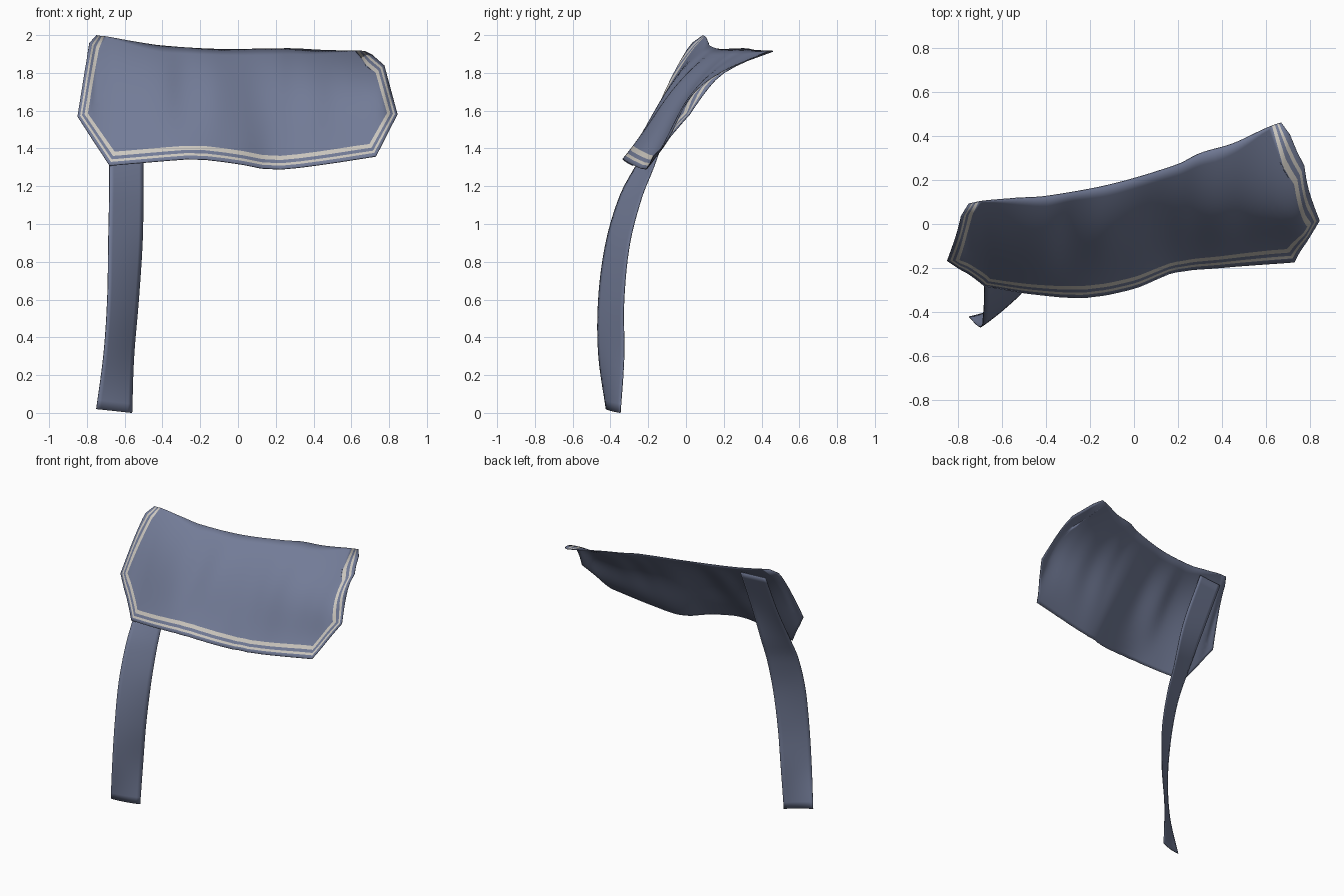
import bpy, bmesh, math
from mathutils import Vector

if "Cube" in bpy.data.objects:
    bpy.data.objects.remove(bpy.data.objects["Cube"])


def material(name, rgb):
    m = bpy.data.materials.new(name)
    m.diffuse_color = (*rgb, 1)
    m.use_nodes = True
    m.node_tree.nodes["Principled BSDF"].inputs["Base Color"].default_value = m.diffuse_color
    return m


cream = material("cream_trim", (0.60, 0.57, 0.52))
blue = material("slate_blue_cloth", (0.17, 0.20, 0.31))


def curve(table, x, col):
    """Smooth (Catmull-Rom) lookup of a table column, keyed by the first column."""
    n = len(table)
    x = min(max(x, table[0][0]), table[-1][0])
    i = 0
    while i < n - 2 and x > table[i + 1][0]:
        i += 1
    x1, x2 = table[i][0], table[i + 1][0]

    def slope(k):
        a, b = max(k - 1, 0), min(k + 1, n - 1)
        return (table[b][col] - table[a][col]) / (table[b][0] - table[a][0])
    h, t = x2 - x1, (x - x1) / (x2 - x1)
    return ((2*t**3 - 3*t**2 + 1) * table[i][col] + (t**3 - 2*t**2 + t) * h * slope(i)
            + (3*t**2 - 2*t**3) * table[i + 1][col] + (t**3 - t**2) * h * slope(i + 1))


def cloth(name, rows, cream_rows, thickness):
    """Sheet from rows of points, facing the front, given a thin back layer."""
    bm = bmesh.new()
    grid = [[bm.verts.new(p) for p in r] for r in rows]
    for j in range(len(grid) - 1):
        for i in range(len(grid[0]) - 1):
            f = bm.faces.new((grid[j][i], grid[j][i + 1], grid[j + 1][i + 1], grid[j + 1][i]))
            f.material_index = 0 if j in cream_rows else 1
    bmesh.ops.remove_doubles(bm, verts=bm.verts, dist=0.0005)
    bm.normal_update()
    if sum(f.normal.y * f.calc_area() for f in bm.faces) > 0:
        bmesh.ops.reverse_faces(bm, faces=bm.faces)
    me = bpy.data.meshes.new(name)
    bm.to_mesh(me)
    bm.free()
    me.materials.append(cream)
    me.materials.append(blue)
    ob = bpy.data.objects.new(name, me)
    bpy.context.collection.objects.link(ob)
    mod = ob.modifiers.new("thickness", 'SOLIDIFY')
    mod.thickness = thickness
    mod.offset = -1
    mod.material_offset = 1       # back and rim are always blue
    mod.material_offset_rim = 1
    bpy.ops.object.select_all(action='DESELECT')
    ob.select_set(True)
    bpy.context.view_layer.objects.active = ob
    bpy.ops.object.shade_smooth_by_angle(angle=math.radians(40))
    return ob


# Collar drape: bottom edge (x, z, y), top edge (x, z, y), fold depth (x, d)
bottom = [(-.68, 1.31, -.285), (-.45, 1.33, -.322), (-.22, 1.345, -.335), (0, 1.32, -.295),
          (.18, 1.29, -.225), (.4, 1.31, -.20), (.73, 1.36, -.175)]
top = [(-.79, 1.99, .05), (-.75, 2.0, .09), (-.55, 1.967, .115), (-.4, 1.945, .125),
       (-.1, 1.927, .18), (.2, 1.93, .27), (.3, 1.93, .32), (.45, 1.922, .365),
       (.67, 1.917, .46), (.85, 1.917, .465)]
folds = [(-.82, .02), (-.6, .04), (-.4, .05), (-.28, .03), (-.12, .06), (.07, .05),
         (.2, .07), (.38, .11), (.5, .12), (.62, .155), (.71, .175), (.775, .165),
         (.81, .12), (.85, .095)]


def on_cloth(x, z):
    zb, yb = curve(bottom, x, 1), curve(bottom, x, 2)
    zt, yt = curve(top, x, 1), curve(top, x, 2)
    t = (z - zb) / (zt - zb)
    u = min(max(t, 0), 1)
    return (x, yb + (yt - yb) * t - curve(folds, x, 1) * 6.75 * u * u * (1 - u), z)


# Outline down the left side, along the bottom and up the right side
outline = [Vector(p) for p in [(-.75, 2.0), (-.785, 1.96), (-.81, 1.82), (-.85, 1.57)]]
outline += [Vector((x, curve(bottom, x, 1))) for x in
            [-.68 + 1.41 * k / 14 for k in range(15)]]
outline += [Vector(p) for p in [(.845, 1.58), (.775, 1.84), (.71, 1.897), (.67, 1.917)]]


def inset(d):
    """Outline moved inward by d (less on the sides), then subdivided."""
    pts = []
    norms = [Vector((-(b - a).y, (b - a).x)).normalized() for a, b in zip(outline, outline[1:])]
    for i, p in enumerate(outline):
        if i == 0:
            m = Vector((.6, -.1))
        elif i == len(outline) - 1:
            m = Vector((-.6, .01))
        else:
            a, b = norms[i - 1], norms[i]
            m = (a + b) / (1 + a.dot(b))
            m.x *= .75
        pts.append(p + m * d)
    out = []
    for i, (a, b) in enumerate(zip(pts, pts[1:])):
        n = max(1, round((outline[i + 1] - outline[i]).length / .04))
        out += [a.lerp(b, k / n) for k in range(n)]
    return out + [pts[-1]]


flat = [inset(d) for d in (0, .018, .031, .048, .070)]
inner = flat[-1]
n = len(inner) - 1
for i in (0, n):                  # end points sit on the top edge
    inner[i].y = curve(top, inner[i].x, 1)
edge = []
for i in range(n + 1):
    x = inner[0].x + (inner[n].x - inner[0].x) * i / n
    edge.append(Vector((x, curve(top, x, 1))))
flat += [[a.lerp(b, k / 16) for a, b in zip(inner, edge)] for k in range(1, 17)]
cloth("collar_drape", [[on_cloth(p.x, p.y) for p in r] for r in flat], {1, 3}, .005)

# Hanging strap behind the drape: (height, left x, left y, right x, right y, bow)
strap = [(0.01, -.75, -.425, -.56, -.35, .01), (.3, -.71, -.465, -.55, -.33, .008),
         (.6, -.69, -.465, -.525, -.33, .006), (.9, -.685, -.425, -.505, -.30, .004),
         (1.15, -.68, -.35, -.50, -.235, 0), (1.3, -.68, -.27, -.50, -.175, 0),
         (1.6, -.69, -.095, -.495, -.065, 0), (1.92, -.71, .075, -.515, .095, 0)]
rows = []
for j in range(41):
    z = .01 + 1.91 * j / 40
    xl, yl, xr, yr, bow = (curve(strap, z, c) for c in range(1, 6))
    rows.append([(xl + (xr - xl) * s, yl + (yr - yl) * s - bow * 4 * s * (1 - s),
                  z + (.01 - .02 * s) * (1 - j / 40)) for s in [k / 8 for k in range(9)]])
cloth("hanging_strap", rows, set(), .005)
